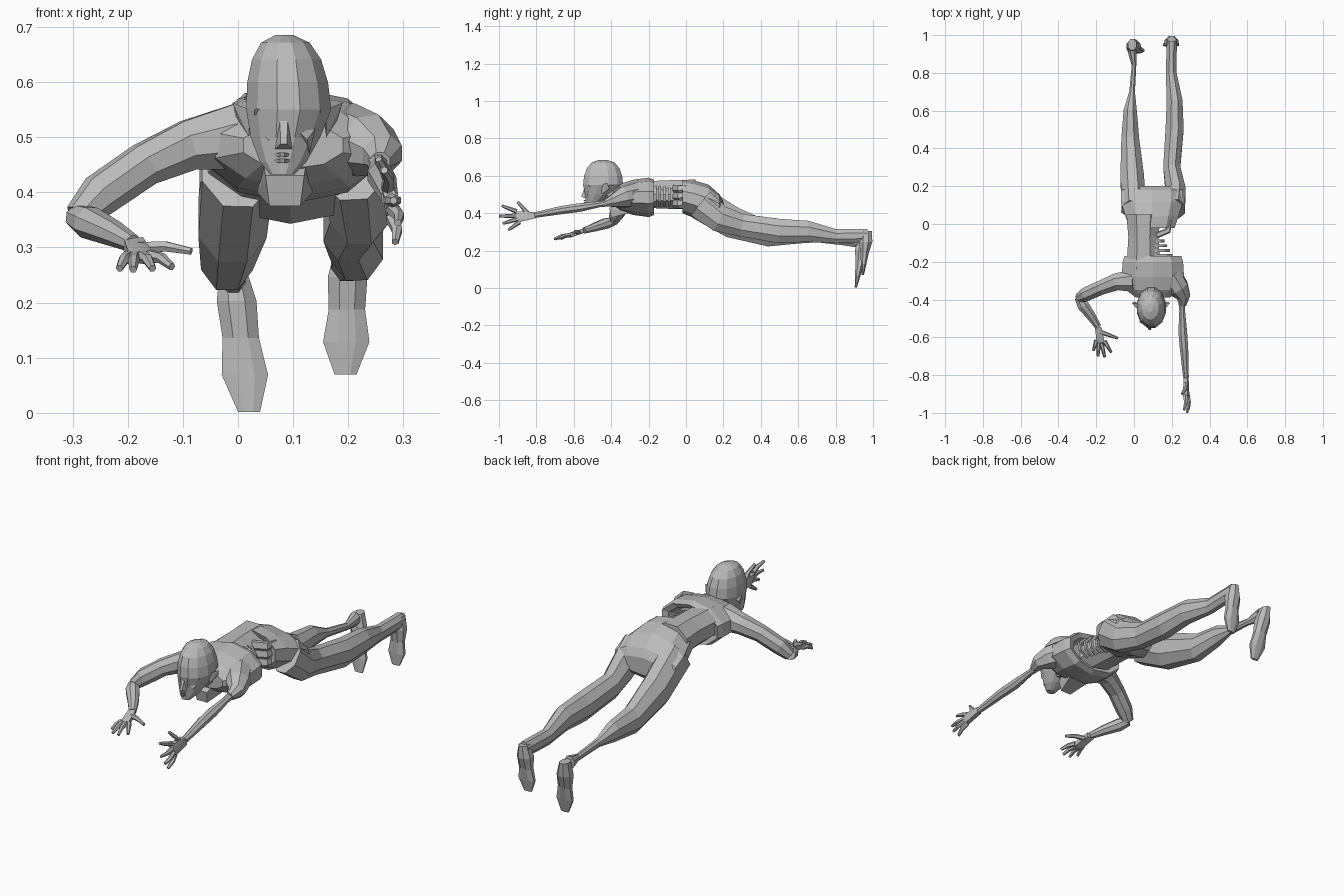
import bpy, bmesh, math
from mathutils import Vector

cube = bpy.data.objects.get("Cube")
if cube:
    bpy.data.objects.remove(cube)

X, Y, Z = Vector((1, 0, 0)), Vector((0, 1, 0)), Vector((0, 0, 1))

grey = bpy.data.materials.new("plain grey")
grey.use_nodes = True
grey.diffuse_color = (.5, .5, .5, 1)
grey.node_tree.nodes["Principled BSDF"].inputs["Base Color"].default_value = grey.diffuse_color


def finish(name, bm):
    """Turn a bmesh into a flat shaded grey object."""
    bmesh.ops.recalc_face_normals(bm, faces=bm.faces)
    mesh = bpy.data.meshes.new(name)
    bm.to_mesh(mesh)
    bm.free()
    mesh.materials.append(grey)
    part = bpy.data.objects.new(name, mesh)
    bpy.context.collection.objects.link(part)


def loft(name, centres, widths, depths, ref=X, axis=None, sides=8):
    """Skin elliptical rings; widths run along ref and depths across it."""
    bm = bmesh.new()
    centres = [Vector(centre) for centre in centres]
    grow = 1 / math.cos(math.pi / sides)
    loops = []
    for i, centre in enumerate(centres):
        ahead = centres[min(i + 1, len(centres) - 1)]
        behind = centres[max(i - 1, 0)]
        along = axis or (ahead - behind).normalized()
        u = (ref - along * ref.dot(along)).normalized()
        v = along.cross(u)
        loop = []
        for k in range(sides):
            angle = math.tau * (k + .5) / sides
            offset = u * math.cos(angle) * widths[i] + v * math.sin(angle) * depths[i]
            loop.append(bm.verts.new(centre + offset * grow))
        loops.append(loop)
    for low, high in zip(loops, loops[1:]):
        for k in range(sides):
            following = (k + 1) % sides
            bm.faces.new((low[k], low[following], high[following], high[k]))
    bm.faces.new(loops[0])
    bm.faces.new(loops[-1])
    finish(name, bm)


def limb(name, joints, radii, ratio=1, ref=X, sides=8):
    """Loft along joints, with depth in a fixed ratio to width."""
    loft(name, joints, radii, [radius * ratio for radius in radii], ref, sides=sides)


def trunk(name, x, height, rings, sides=10):
    """Loft along the spine from (y, half width, half height) rings."""
    stations, widths, depths = zip(*rings)
    centres = [(x, y, height(y)) for y in stations]
    loft(name, centres, widths, depths, axis=Y, sides=sides)


def wedge(name, points):
    """Convex solid around a few corner points."""
    bm = bmesh.new()
    for point in points:
        bm.verts.new(point)
    bmesh.ops.convex_hull(bm, input=bm.verts)
    finish(name, bm)


def mirrored(points, middle):
    """Corner points together with their mirror images across the middle."""
    return [(middle + s * x, y, z) for s in (-1, 1) for x, y, z in points]


def face_pair(name, points, middle=.09):
    """The same facial wedge on the left and on the right."""
    for side, s in (("left", 1), ("right", -1)):
        wedge(f"{side}_{name}", [(middle + s * x, y, z) for x, y, z in points])


def hand(side, wrist, tips, thumb, normal):
    """Palm hull with bent, tapering fingers spreading from the wrist."""
    wrist, thumb = Vector(wrist), Vector(thumb)
    tips = [Vector(tip) for tip in tips]
    middle = sum(tips, Vector()) / len(tips)
    knuckles = [wrist.lerp(tip.lerp(middle, .2), .55) for tip in tips]
    spread = (tips[0] - tips[-1]).normalized() * .018
    corners = knuckles + [wrist + spread, wrist - spread]
    wedge(f"{side}_palm", [c + normal * t for c in corners for t in (-.011, .011)])
    roots = knuckles + [wrist.lerp(knuckles[0], .35)]
    for i, (root, tip) in enumerate(zip(roots, tips + [thumb])):
        bend = root.lerp(tip, .5) + normal * .006
        limb(f"{side}_digit_{i}", (root, bend, tip), (.011, .009, .006), ref=normal, sides=6)


def foot(side, heel, toe):
    """Hanging foot from the heel pad down to the pointed toe."""
    heel, toe = Vector(heel), Vector(toe)
    centres = [heel.lerp(toe, step / 4) for step in range(5)]
    widths = (.022, .036, .033, .042, .02)
    depths = (.03, .036, .022, .015, .006)
    loft(f"{side}_foot", centres, widths, depths, axis=-Z)


# Torso: chest and pelvis are hollow where they meet the wound in the side
trunk("chest", .1, lambda y: .485, [
    (-.39, .09, .04), (-.35, .14, .07), (-.28, .165, .09), (-.2, .16, .1),
    (-.17, .15, .09), (-.18, .12, .07), (-.23, .1, .06)])
trunk("waist", .05, lambda y: .5, [(-.24, .09, .07), (-.07, .08, .077), (.05, .09, .08)], 8)
trunk("pelvis", .095, lambda y: .49 - .35 * max(y, 0), [
    (.06, .07, .05), (-.01, .08, .06), (-.02, .12, .085), (.04, .14, .095),
    (.12, .165, .1), (.18, .165, .07), (.2, .12, .04)])
wedge("sternum", mirrored([
    (.035, -.41, .43), (.028, -.4, .375), (.05, -.31, .4), (.04, -.36, .46)], .085))

# Broken ribs and loose flesh inside the wound
for i in range(4):
    reach = .11 - .015 * i
    angles = [math.radians(80 - 35 * k) for k in range(5)]
    arc = [(.09 + reach * math.cos(a), .025 * i - .165, .49 + .055 * math.sin(a)) for a in angles]
    limb(f"broken_rib_{i}", arc, [.007] * len(arc), ref=Y, sides=4)
for i in range(3):
    z = .45 + .04 * i
    strand = [(.12, -.06, z), (.18, -.035, z), (.19, .02, z)]
    limb(f"torn_flesh_{i}", strand, (.02, .02, .015), .7, ref=Z, sides=5)

# Neck and head: a jaw widening upwards into a rounded skull
limb("neck", [(.09, -.31, .49), (.088, -.38, .5), (.088, -.45, .53)], (.07, .05, .05))
centres = [(.08, -.515, .432), (.082, -.495, .455), (.086, -.465, .5)]
widths, depths = [.022, .042, .063], [.018, .04, .074]
for step in range(5):
    angle = math.radians(21 * step)
    swell = math.cos(angle) ** .7
    centres.append((.092 - .002 * step, -.443, .55 + .136 * math.sin(angle)))
    widths.append(.077 * swell)
    depths.append(.107 * swell)
loft("head", centres, widths, depths, axis=Z, sides=12)

# Face
wedge("nose", mirrored([
    (.007, -.54, .545), (.006, -.56, .488), (.016, -.535, .478), (.012, -.5, .53)], .083))
for name, z in (("lower_lip", .457), ("upper_lip", .468)):
    wedge(name, mirrored([
        (.024, -.52, z), (.004, -.548, z + .004), (.004, -.545, z - .004), (.01, -.5, z)], .08))
face_pair("brow", [
    (.005, -.55, .552), (.005, -.548, .54), (.06, -.52, .55), (.06, -.51, .54), (.035, -.5, .56)])
face_pair("cheek", [
    (.02, -.535, .51), (.05, -.52, .515), (.035, -.53, .495), (.04, -.505, .47), (.045, -.47, .5)])
face_pair("ear", [
    (.07, -.455, .55), (.1, -.42, .563), (.09, -.41, .53), (.07, -.45, .5), (.066, -.42, .53)])

# Bent right arm
elbow, wrist = (-.29, -.39, .355), (-.19, -.545, .307)
limb("right_upper_arm", [
    (0, -.3, .5), (-.09, -.305, .485), (-.17, -.335, .45), (-.25, -.37, .395), elbow],
    (.06, .045, .038, .037, .025), ref=Z)
limb("right_forearm", [elbow, (-.27, -.43, .345), (-.225, -.49, .325), wrist],
     (.022, .028, .022, .015), 1.1, ref=Z)
hand("right", wrist, [
    (-.12, -.68, .265), (-.155, -.705, .262), (-.19, -.7, .26), (-.215, -.67, .262)],
    (-.085, -.605, .293), Z)

# Outstretched left arm
wrist = (.275, -.81, .39)
limb("left_shoulder", [(.19, -.27, .5), (.235, -.34, .485), (.262, -.385, .468), (.258, -.43, .455)],
     (.06, .055, .036, .018))
limb("left_arm", [(.25, -.36, .46), (.255, -.46, .448), (.258, -.57, .43), (.265, -.66, .418), wrist],
     (.02, .015, .023, .022, .015))
hand("left", wrist, [
    (.265, -.985, .44), (.282, -1, .385), (.29, -.98, .345), (.285, -.95, .31)],
    (.255, -.9, .46), X)

# Legs and hanging feet
limb("right_leg", [
    (0, .08, .45), (-.01, .25, .35), (-.02, .45, .285), (-.02, .6, .285),
    (-.01, .7, .265), (0, .84, .245), (-.01, .92, .25)],
    (.065, .062, .047, .035, .015, .012, .025), 1.35)
limb("left_leg", [
    (.21, .08, .45), (.22, .18, .37), (.2, .3, .335), (.215, .5, .305),
    (.215, .65, .303), (.197, .8, .277), (.2, .97, .28)],
    (.06, .053, .045, .048, .042, .028, .027), 1.35)
foot("right", (-.01, .95, .27), (.02, .908, .002))
foot("left", (.2, .965, .305), (.195, .945, .07))
